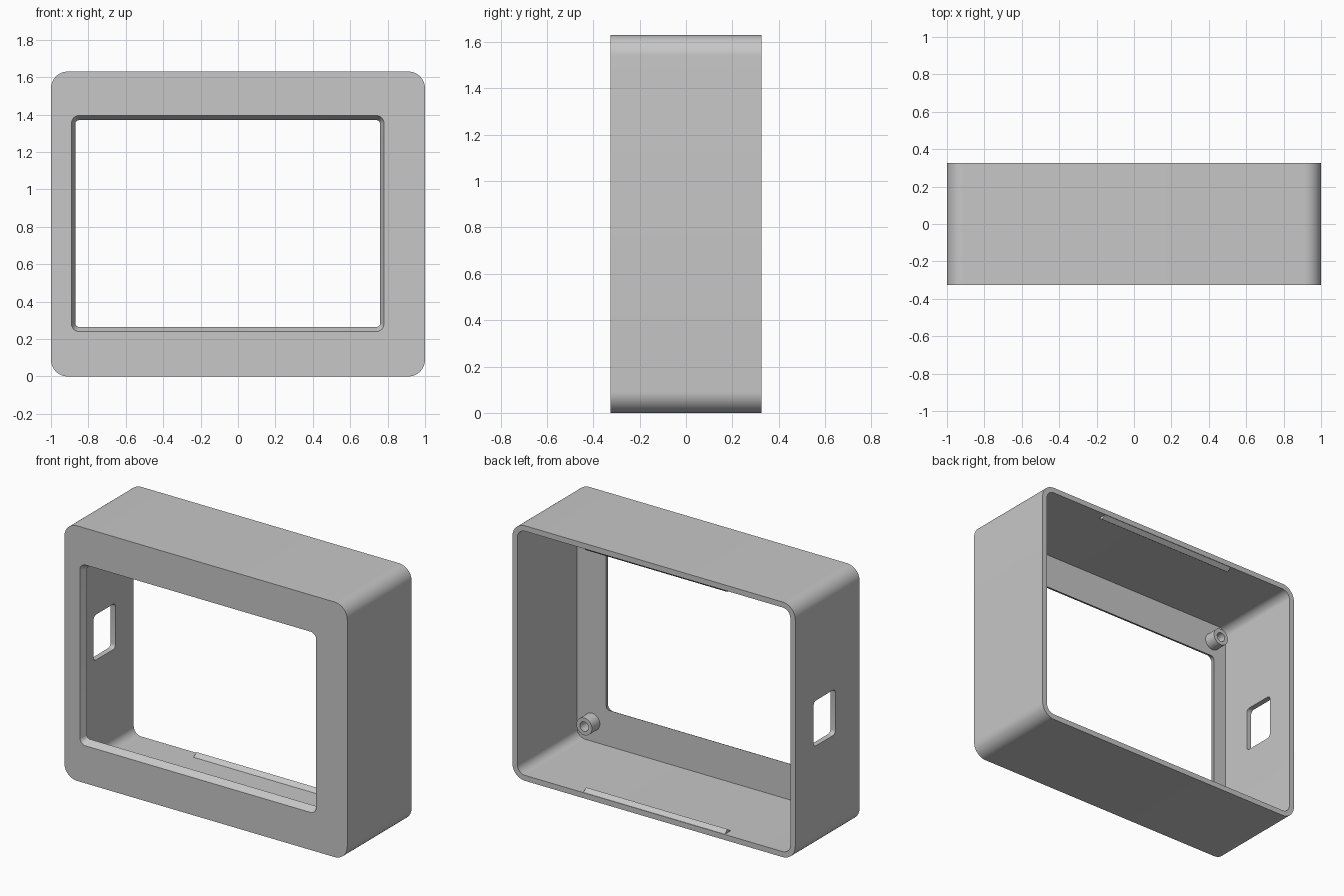
import bpy, bmesh, math

old = bpy.data.objects.get("Cube")
if old:
    bpy.data.objects.remove(old, do_unlink=True)

W, D, H = 2.0, 0.65, 1.63      # overall size
WALL, PANEL = 0.035, 0.045     # side wall and front panel thickness
FRONT, BACK = -D / 2, D / 2
INSIDE = FRONT + PANEL

grey = bpy.data.materials.new("plain grey")
grey.use_nodes = True
grey.diffuse_color = (0.57, 0.57, 0.57, 1)
grey.node_tree.nodes["Principled BSDF"].inputs["Base Color"].default_value = grey.diffuse_color


def rounded(a0, a1, b0, b1, r, steps=12):
    """Outline of a rounded rectangle as 2D points."""
    pts = []
    corners = [(a1 - r, b1 - r), (a0 + r, b1 - r), (a0 + r, b0 + r), (a1 - r, b0 + r)]
    for k, (ca, cb) in enumerate(corners):
        for i in range(steps + 1):
            t = math.pi / 2 * (k + i / steps)
            pts.append((ca + r * math.cos(t), cb + r * math.sin(t)))
    return pts


def loft(name, rings, closed=False):
    """Skin equal rings of 3D points; closed joins last to first, else caps."""
    bm = bmesh.new()
    loops = [[bm.verts.new(p) for p in ring] for ring in rings]
    pairs = list(zip(loops, loops[1:]))
    if closed:
        pairs.append((loops[-1], loops[0]))
    else:
        bm.faces.new(loops[0])
        bm.faces.new(loops[-1])
    n = len(loops[0])
    for a, b in pairs:
        for i in range(n):
            j = (i + 1) % n
            bm.faces.new((a[i], a[j], b[j], b[i]))
    bmesh.ops.recalc_face_normals(bm, faces=bm.faces)
    mesh = bpy.data.meshes.new(name)
    bm.to_mesh(mesh)
    bm.free()
    obj = bpy.data.objects.new(name, mesh)
    bpy.context.collection.objects.link(obj)
    mesh.materials.append(grey)
    return obj


def activate(obj):
    bpy.ops.object.select_all(action='DESELECT')
    obj.select_set(True)
    bpy.context.view_layer.objects.active = obj


def smooth(obj):
    activate(obj)
    bpy.ops.object.shade_smooth_by_angle(angle=math.radians(30))


def at_y(outline, y):
    return [(a, y, b) for a, b in outline]


# Open-backed case with a tapered screen window in its front panel
outer = rounded(-W / 2, W / 2, 0, H, 0.09)
inner = rounded(-W / 2 + WALL, W / 2 - WALL, WALL, H - WALL, 0.055)
window_front = rounded(-0.89, 0.78, 0.24, 1.395, 0.04)
window_back = rounded(-0.87, 0.76, 0.265, 1.37, 0.02)
case = loft("case", [
    at_y(window_front, FRONT), at_y(outer, FRONT), at_y(outer, BACK),
    at_y(inner, BACK), at_y(inner, INSIDE), at_y(window_back, INSIDE),
], closed=True)

# Port opening through the right-hand wall
port = rounded(-0.08, 0.14, 0.655, 0.945, 0.025, steps=6)
cutter = loft("port_cutter", [[(x, a, b) for a, b in port] for x in (-1.1, -0.9)])
cutter.hide_render = True
cut = case.modifiers.new("port", 'BOOLEAN')
cut.operation = 'DIFFERENCE'
cut.solver = 'EXACT'
cut.object = cutter
activate(case)
bpy.ops.object.modifier_apply(modifier=cut.name)
bpy.data.objects.remove(cutter, do_unlink=True)
smooth(case)

# Hollow screw posts behind the four panel corners
POST_END = INSIDE + 0.08
for side, sx in (("left", 1), ("right", -1)):
    for level, z in (("bottom", 0.16), ("top", H - 0.16)):
        profile = [(0.055, INSIDE - 0.005), (0.055, POST_END),
                   (0.03, POST_END), (0.03, INSIDE - 0.005)]
        rings = []
        for r, y in profile:
            turn = [2 * math.pi * i / 32 for i in range(32)]
            rings.append([(sx * 0.86 + r * math.cos(t), y, z + r * math.sin(t)) for t in turn])
        smooth(loft(f"screw_post_{level}_{side}", rings, closed=True))

# Triangular snap ridges inside the floor and ceiling, near the open back
for level, base, up in (("bottom", WALL, 1), ("top", H - WALL, -1)):
    section = [(0.265, base - up * 0.003), (0.265, base), (0.295, base + up * 0.022),
               (0.322, base), (0.322, base - up * 0.003)]
    loft(f"snap_ridge_{level}", [[(x, y, z) for y, z in section] for x in (-0.5, 0.5)])
